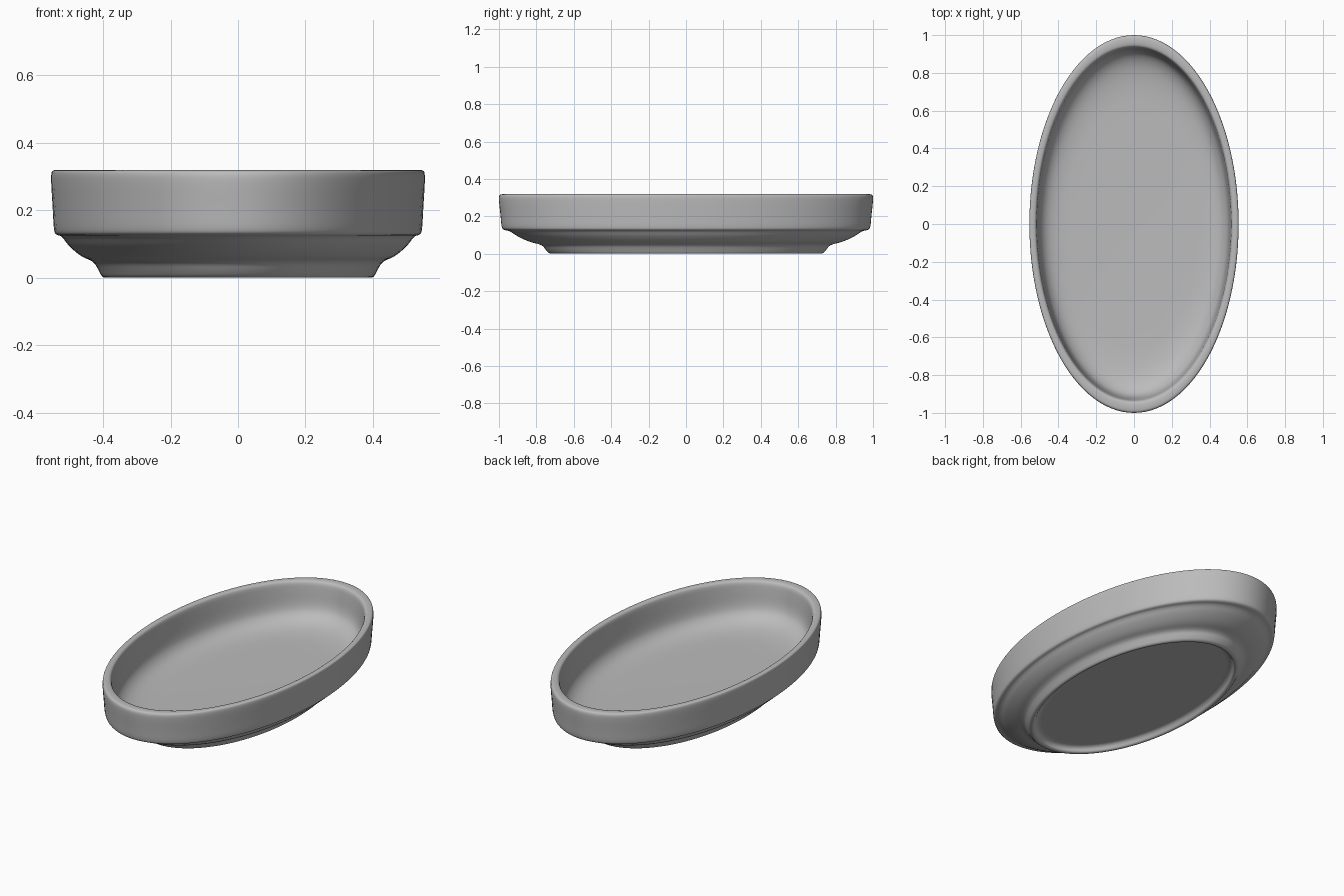
import bpy, bmesh, math

SEGMENTS = 112

default = bpy.data.objects.get("Cube")
if default:
    bpy.data.objects.remove(default, do_unlink=True)

# Single glaze colour
glaze = bpy.data.materials.new("grey_glaze")
glaze.use_nodes = True
colour = (0.5, 0.5, 0.5, 1)
glaze.diffuse_color = colour
bsdf = glaze.node_tree.nodes["Principled BSDF"]
bsdf.inputs["Base Color"].default_value = colour
bsdf.inputs["Roughness"].default_value = 0.6

# Section as (x radius, y radius, height), from under the foot to the inner floor
profile = [
    (0.33, 0.64, 0.03), (0.36, 0.675, 0.03), (0.375, 0.695, 0.02),
    (0.385, 0.705, 0.0), (0.402, 0.73, 0.0), (0.412, 0.75, 0.02),
    (0.428, 0.77, 0.048), (0.465, 0.835, 0.062), (0.503, 0.905, 0.095),
    (0.522, 0.945, 0.123), (0.54, 0.975, 0.127), (0.546, 0.986, 0.14),
    (0.549, 0.991, 0.2), (0.554, 1.0, 0.28), (0.554, 1.0, 0.309),
    (0.549, 0.99, 0.319), (0.525, 0.95, 0.319), (0.516, 0.936, 0.308),
    (0.512, 0.93, 0.27), (0.505, 0.92, 0.18), (0.492, 0.895, 0.135),
    (0.455, 0.83, 0.1), (0.39, 0.72, 0.083), (0.3, 0.58, 0.08),
]


def soften(points):
    """Round the section by cutting its corners."""
    out = [points[0]]
    for a, b in zip(points, points[1:]):
        for t in (0.25, 0.75):
            out.append(tuple(p + (q - p) * t for p, q in zip(a, b)))
    return out + [points[-1]]


def oval_lathe(name, section, material):
    """Sweep a section around an ellipse and cap both ends."""
    bm = bmesh.new()
    rings = []
    for rx, ry, z in section:
        angles = [math.tau * i / SEGMENTS for i in range(SEGMENTS)]
        rings.append([bm.verts.new((rx * math.cos(a), ry * math.sin(a), z)) for a in angles])
    for low, high in zip(rings, rings[1:]):
        for i in range(SEGMENTS):
            j = (i + 1) % SEGMENTS
            bm.faces.new((low[i], low[j], high[j], high[i]))
    bm.faces.new(rings[0][::-1])
    bm.faces.new(rings[-1])
    bmesh.ops.recalc_face_normals(bm, faces=bm.faces[:])
    mesh = bpy.data.meshes.new(name)
    bm.to_mesh(mesh)
    bm.free()
    mesh.materials.append(material)
    mesh.shade_smooth()
    obj = bpy.data.objects.new(name, mesh)
    bpy.context.collection.objects.link(obj)
    return obj


# Oval dish with foot ring, stepped shoulder and rounded rim
oval_lathe("oval_dish", soften(soften(profile)), glaze)
